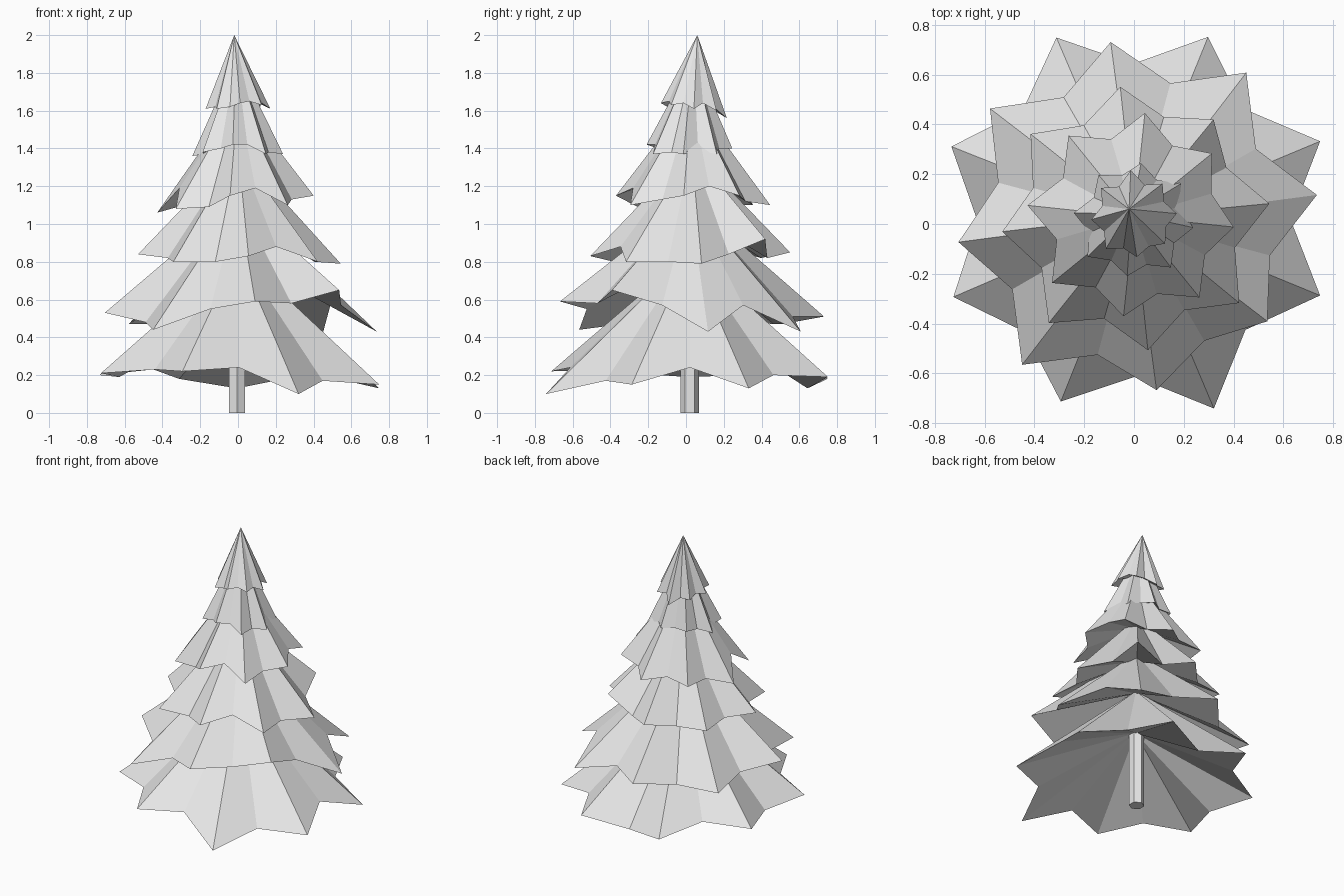
import bpy
import bmesh
from math import radians, cos, sin

cube = bpy.data.objects.get("Cube")
if cube:
    bpy.data.objects.remove(cube, do_unlink=True)

# One pale grey for the whole tree
grey = bpy.data.materials.new("pale_grey")
grey.use_nodes = True
grey.diffuse_color = (0.8, 0.8, 0.8, 1)
grey.node_tree.nodes["Principled BSDF"].inputs["Base Color"].default_value = grey.diffuse_color


def add_object(name, bm):
    """Turn a bmesh into a flat shaded grey object."""
    bmesh.ops.recalc_face_normals(bm, faces=bm.faces)
    mesh = bpy.data.meshes.new(name)
    bm.to_mesh(mesh)
    bm.free()
    mesh.materials.append(grey)
    obj = bpy.data.objects.new(name, mesh)
    bpy.context.collection.objects.link(obj)
    return obj


def branch_tier(name, radius, phase, apex, centre_y, rim_heights):
    """Star shaped cone; rim heights (hundredths) alternate tip and notch."""
    bm = bmesh.new()
    count = len(rim_heights)
    mean = sum(rim_heights) / count / 100
    rim = []
    for i, height in enumerate(rim_heights):
        z = height / 100
        # drooping tips reach a little further out
        reach = radius * 0.79 if i % 2 else radius + 0.3 * (mean - z)
        angle = radians(phase + i * 360 / count)
        rim.append(bm.verts.new((reach * cos(angle), centre_y + reach * sin(angle), z)))
    top = bm.verts.new(apex)
    inside = bm.verts.new((0, centre_y, mean + 0.44 * radius))
    for i, vert in enumerate(rim):
        following = rim[(i + 1) % count]
        bm.faces.new((vert, following, top))
        bm.faces.new((following, vert, inside))
    return add_object(name, bm)


# Branch tiers, from the ground up
branch_tier("bottom_branches", 0.795, 23, (0, 0.02, 0.85), 0.015,
            [13, 20, 19, 13, 18, 23, 20, 19, 21, 23, 22, 24, 10, 17, 15, 24])
branch_tier("lower_branches", 0.715, 7.5, (0, 0.02, 1.13), 0.02,
            [43, 57, 43, 51, 51, 47, 47, 50, 53, 48, 44, 55, 59, 58, 65, 57])
branch_tier("middle_branches", 0.535, 6, (0, 0.03, 1.39), 0.025,
            [79, 84, 92, 82, 85, 82, 83, 84, 84, 82, 80, 80, 83, 88, 80, 80])
branch_tier("upper_middle_branches", 0.41, -6, (0, 0.03, 1.67), 0.03,
            [115, 120, 115, 112, 110, 112, 110, 110, 106, 119, 108, 109, 115, 119, 110, 113])
branch_tier("upper_branches", 0.235, -7, (-0.01, 0.04, 1.88), 0.015,
            [137, 139, 137, 140, 140, 140, 140, 139, 136, 137, 138, 140, 142, 142, 137, 138])
branch_tier("crown_branches", 0.17, 4, (-0.02, 0.06, 2), 0.03,
            [161, 164, 160, 161, 156, 160, 160, 162, 161, 162, 161, 162, 164, 165, 163, 164])

# Six sided trunk
bm = bmesh.new()
bmesh.ops.create_cone(bm, cap_ends=True, segments=6, radius1=0.05, radius2=0.05, depth=0.6)
bmesh.ops.translate(bm, verts=bm.verts, vec=(-0.005, 0.02, 0.3))
add_object("trunk", bm)
